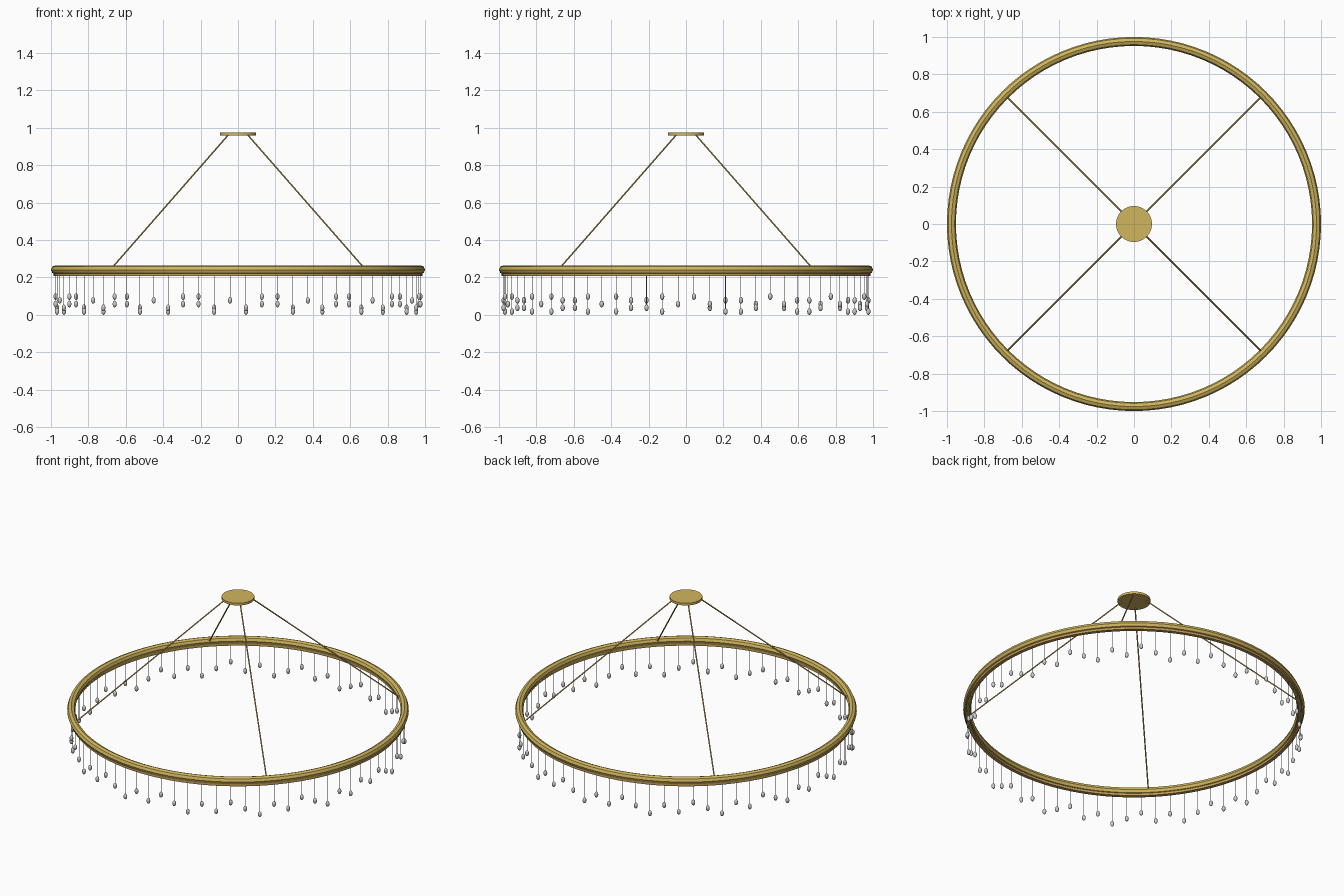
import bpy, bmesh, math
from mathutils import Vector

if "Cube" in bpy.data.objects:
    bpy.data.objects.remove(bpy.data.objects["Cube"])

RING_R, RING_Z, TUBE = 0.976, 0.241, 0.024


def material(name, color):
    m = bpy.data.materials.new(name)
    m.diffuse_color = (*color, 1)
    m.use_nodes = True
    m.node_tree.nodes["Principled BSDF"].inputs["Base Color"].default_value = m.diffuse_color
    return m


brass = material("brass", (0.64, 0.47, 0.11))
amber = material("warm_brass", (0.55, 0.34, 0.10))


def finish(name, bm, mat=None, angle=35):
    bmesh.ops.recalc_face_normals(bm, faces=bm.faces)
    me = bpy.data.meshes.new(name)
    bm.to_mesh(me)
    bm.free()
    ob = bpy.data.objects.new(name, me)
    bpy.context.collection.objects.link(ob)
    if mat:
        me.materials.append(mat)
    bpy.ops.object.select_all(action='DESELECT')
    ob.select_set(True)
    bpy.context.view_layer.objects.active = ob
    bpy.ops.object.shade_smooth_by_angle(angle=math.radians(angle))
    return ob


def lathe(name, profile, mat, steps=96):
    """Revolve a closed (radius, z) profile about the z axis."""
    bm = bmesh.new()
    rings = []
    for s in range(steps):
        a = 2 * math.pi * s / steps
        rings.append([bm.verts.new((r * math.cos(a), r * math.sin(a), z)) for r, z in profile])
    n = len(profile)
    for s in range(steps):
        p, q = rings[s], rings[(s + 1) % steps]
        for k in range(n):
            bm.faces.new((p[k], q[k], q[(k + 1) % n], p[(k + 1) % n]))
    return finish(name, bm, mat)


def add_rod(bm, a, b, radius, sides):
    a, b = Vector(a), Vector(b)
    d = b - a
    new = bmesh.ops.create_cone(bm, cap_ends=True, segments=sides, radius1=radius,
                                radius2=radius, depth=d.length)["verts"]
    bmesh.ops.rotate(bm, verts=new, matrix=d.to_track_quat('Z', 'Y').to_matrix())
    bmesh.ops.translate(bm, verts=new, vec=(a + b) / 2)


# main ring: octagonal tube
octagon = [(RING_R + TUBE * math.cos(k * math.pi / 4), RING_Z + TUBE * math.sin(k * math.pi / 4))
           for k in range(8)]
lathe("main_ring", octagon, brass)

# narrow band under the ring
lathe("lower_band", [(0.964, 0.207), (0.986, 0.207), (0.986, 0.226), (0.964, 0.226)], amber)

# ceiling plate
bm = bmesh.new()
add_rod(bm, (0, 0, 0.96), (0, 0, 0.975), 0.096, 48)
finish("ceiling_plate", bm, brass)

# four suspension cables
for i in range(4):
    a = math.radians(45 + 90 * i)
    c, s = math.cos(a), math.sin(a)
    bm = bmesh.new()
    add_rod(bm, (0.07 * c, 0.07 * s, 0.965), (0.966 * c, 0.966 * s, 0.241), 0.004, 8)
    finish(f"suspension_cable_{i + 1}", bm, brass)

# hanging beads on threads, five repeating lengths
threads, beads = bmesh.new(), bmesh.new()
for i in range(72):
    a = math.radians(2.5 + 5 * i)
    x, y = 0.976 * math.cos(a), 0.976 * math.sin(a)
    z = 0.018 + 0.02 * (4 - (2 * i) % 5)
    add_rod(threads, (x, y, z), (x, y, 0.215), 0.0015, 6)
    new = bmesh.ops.create_uvsphere(beads, u_segments=10, v_segments=8, radius=1)["verts"]
    bmesh.ops.scale(beads, verts=new, vec=(0.0115, 0.0115, 0.018))
    bmesh.ops.translate(beads, verts=new, vec=(x, y, z))
finish("bead_threads", threads, angle=65)
finish("hanging_beads", beads, angle=60)
